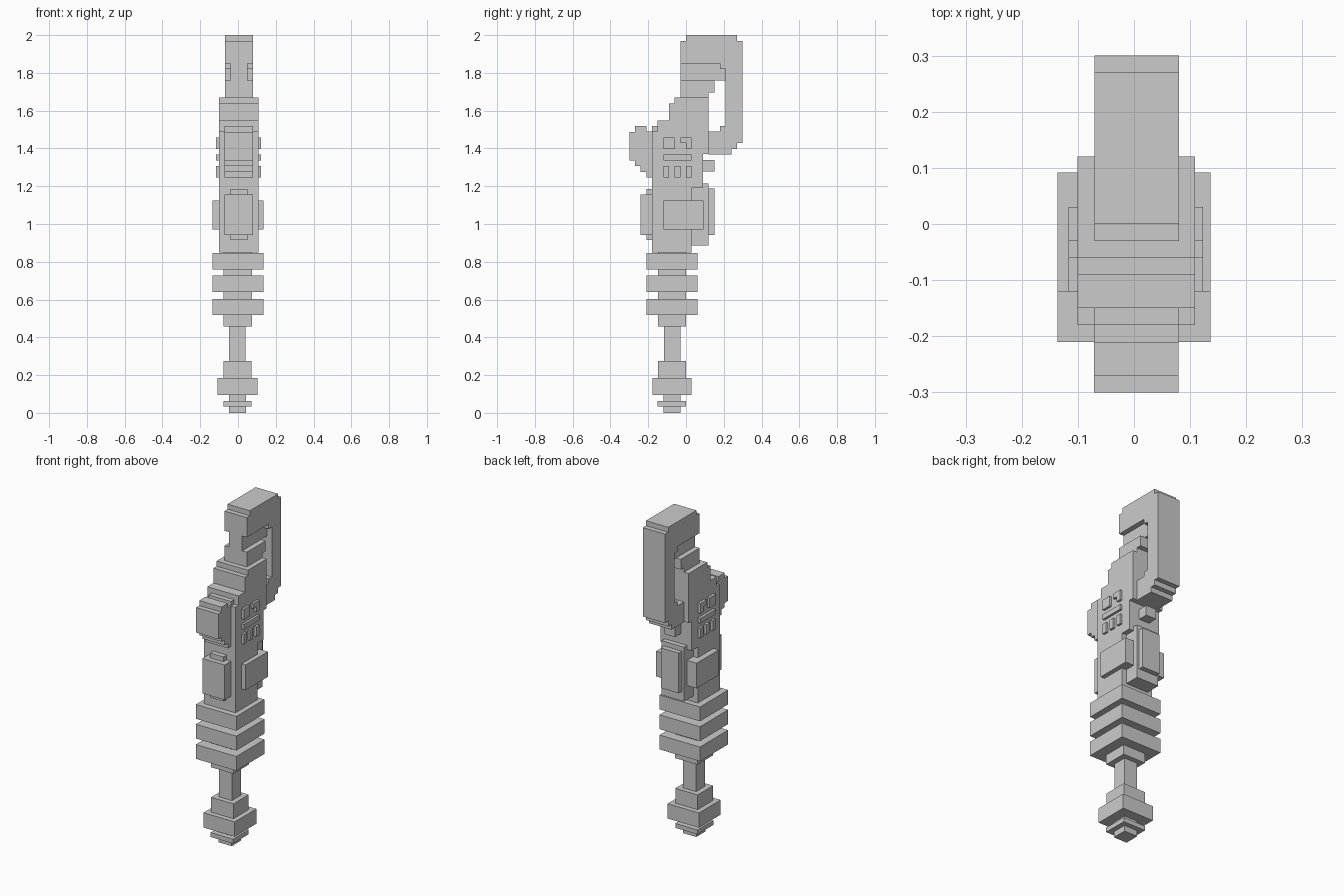
import bpy, bmesh


def extrude(name, profile, x0, x1):
    """Closed (y, z) profile swept along x."""
    bm = bmesh.new()
    face = bm.faces.new([bm.verts.new((x0, y, z)) for y, z in profile])
    swept = bmesh.ops.extrude_face_region(bm, geom=[face])["geom"]
    bmesh.ops.translate(bm, vec=(x1 - x0, 0, 0),
                        verts=[v for v in swept if isinstance(v, bmesh.types.BMVert)])
    bmesh.ops.recalc_face_normals(bm, faces=bm.faces)
    mesh = bpy.data.meshes.new(name)
    bm.to_mesh(mesh)
    bm.free()
    obj = bpy.data.objects.new(name, mesh)
    bpy.context.collection.objects.link(obj)
    return obj


def sym(name, half, profile, cx=0.004):
    return extrude(name, profile, cx - half, cx + half)


def rect(y0, y1, z0, z1):
    return [(y0, z0), (y1, z0), (y1, z1), (y0, z1)]


# Pommel, lower collar and thin rod
LOW = -0.003
sym("pommel_tip", 0.045, rect(-0.12, -0.03, 0, 0.095), LOW)
sym("pommel_plate", 0.075, rect(-0.15, 0, 0.035, 0.062), LOW)
sym("lower_collar", 0.105, rect(-0.177, 0.03, 0.095, 0.185), LOW)
sym("upper_collar", 0.075, rect(-0.147, 0, 0.185, 0.275), LOW)
sym("rod", 0.044, rect(-0.117, -0.03, 0.275, 0.46), LOW)

# Grip core with three wide rings
sym("grip_core", 0.075, rect(-0.148, 0, 0.458, 0.85), -0.002)
for i, z in enumerate((0.517, 0.64, 0.76)):
    sym(f"grip_ring_{i + 1}", 0.136, rect(-0.21, 0.06, z, z + 0.087), 0)

# Main body with stepped shoulders
sym("body", 0.105, [
    (-0.18, 0.85), (0.03, 0.85), (0.03, 1.19), (0.09, 1.19), (0.09, 1.37),
    (0.12, 1.37), (0.12, 1.67), (-0.06, 1.67), (-0.06, 1.638), (-0.09, 1.638),
    (-0.09, 1.548), (-0.15, 1.548), (-0.15, 1.518), (-0.15, 1.49), (-0.18, 1.49)])

# Front pod with stepped underside
sym("front_pod", 0.075, [
    (-0.15, 1.518), (-0.18, 1.518), (-0.18, 1.49), (-0.21, 1.49), (-0.21, 1.518),
    (-0.27, 1.518), (-0.27, 1.487), (-0.30, 1.487), (-0.30, 1.335),
    (-0.27, 1.335), (-0.27, 1.308), (-0.24, 1.308), (-0.24, 1.275),
    (-0.21, 1.275), (-0.21, 1.245), (-0.15, 1.245)])

# Pads on front, back and both sides
sym("front_pad_mount", 0.045, rect(-0.21, -0.18, 0.915, 1.185))
sym("front_pad", 0.075, rect(-0.24, -0.18, 0.943, 1.155))
sym("back_pad_mount", 0.075, rect(0.03, 0.12, 0.885, 1.215))
sym("back_pad", 0.06, rect(0.12, 0.15, 0.943, 1.187))
sym("back_nub", 0.035, rect(0.09, 0.15, 1.277, 1.338))
sym("side_pads", 0.136, rect(-0.12, 0.092, 0.972, 1.125), 0)

# Raised side buttons, repeated on left and right
buttons = {
    "square_button": rect(-0.12, -0.06, 1.397, 1.458),
    "corner_button": [(0, 1.397), (0.03, 1.397), (0.03, 1.458),
                      (-0.03, 1.458), (-0.03, 1.428), (0, 1.428)],
    "bar_button": rect(-0.12, 0.03, 1.337, 1.367),
}
for i in range(3):
    y = -0.12 + 0.06 * i
    buttons[f"small_button_{i + 1}"] = rect(y, y + 0.03, 1.247, 1.307)
for name, profile in buttons.items():
    extrude(name + "_right", profile, 0.10, 0.123)
    extrude(name + "_left", profile, -0.117, -0.09)

# Neck, slotted core and hooked head
HEAD = 0.005
sym("neck", 0.075, [(-0.03, 1.67), (0.12, 1.67), (0.12, 1.697),
                    (0.15, 1.697), (0.15, 1.76), (-0.03, 1.76)], HEAD)
sym("slot_core", 0.044, rect(-0.03, 0.21, 1.76, 1.85), HEAD)
sym("hook", 0.075, [
    (-0.03, 1.85), (-0.03, 1.97), (0, 1.97), (0, 2.0), (0.27, 2.0), (0.27, 1.97),
    (0.30, 1.97), (0.30, 1.43), (0.27, 1.43), (0.27, 1.398), (0.24, 1.398),
    (0.24, 1.367), (0.12, 1.367), (0.12, 1.49), (0.18, 1.49), (0.18, 1.518),
    (0.21, 1.518), (0.21, 1.82), (0.18, 1.82), (0.18, 1.85)], HEAD)
